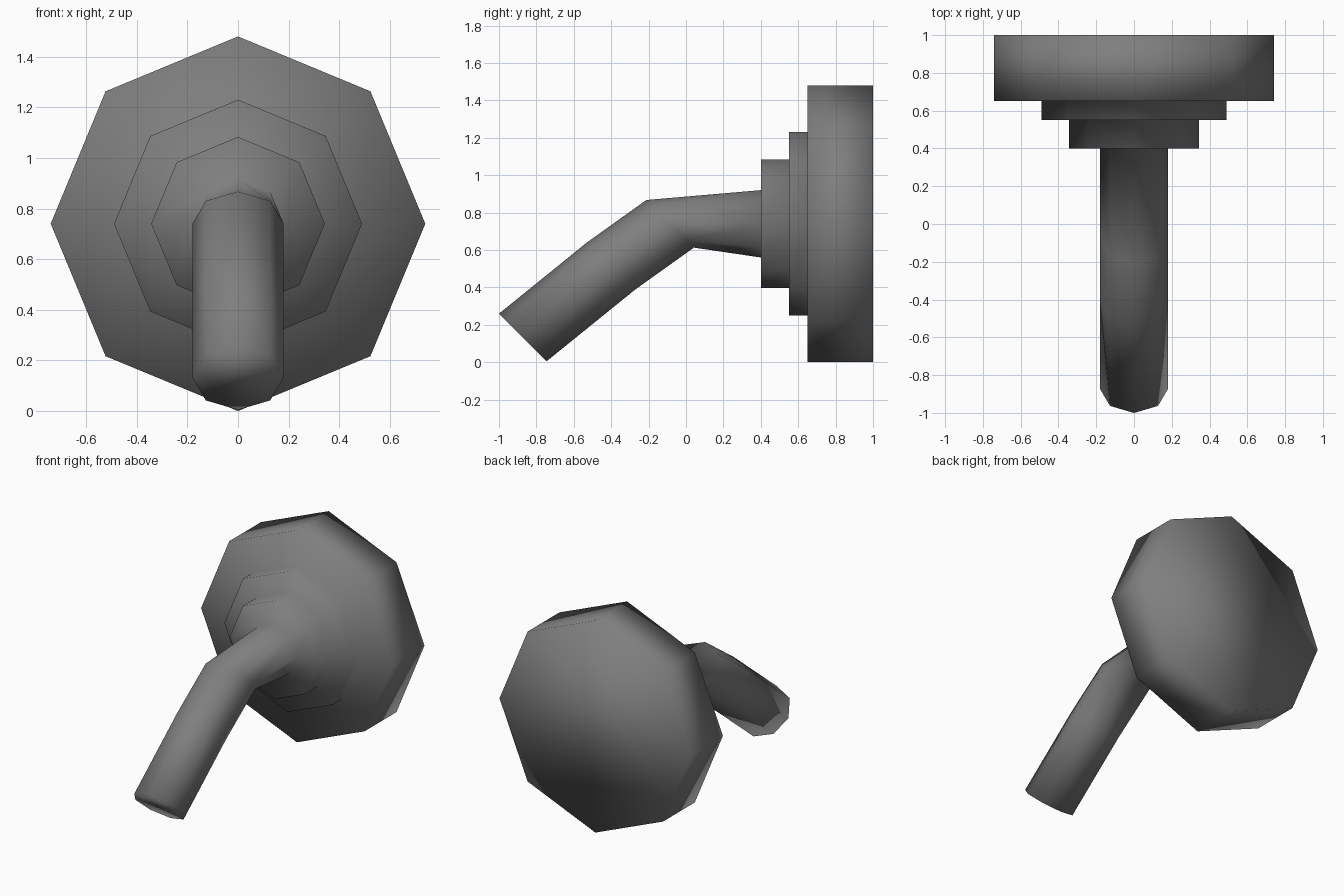
import bpy, bmesh, math
from mathutils import Vector

if "Cube" in bpy.data.objects:
    bpy.data.objects.remove(bpy.data.objects["Cube"])

SIDES = 8
CENTRE_Z = 0.74

# One lathe-and-sweep profile: (y, z, radius, lean of the ring from upright)
LEAN = math.radians(45)
rings = [
    # stepped octagonal wall plate
    (1.00, CENTRE_Z, 0.74, 0), (0.65, CENTRE_Z, 0.74, 0),
    (0.65, CENTRE_Z, 0.49, 0), (0.55, CENTRE_Z, 0.49, 0),
    (0.55, CENTRE_Z, 0.343, 0), (0.40, CENTRE_Z, 0.343, 0),
    # bent arm
    (0.40, CENTRE_Z, 0.18, 0), (-0.085, CENTRE_Z, 0.18, LEAN),
    (-0.40, 0.515, 0.18, LEAN), (-0.873, 0.132, 0.18, LEAN),
]

bm = bmesh.new()


def add_ring(y, z, radius, lean):
    up = Vector((0, -math.sin(lean), math.cos(lean)))
    side = Vector((1, 0, 0))
    verts = []
    for i in range(SIDES):
        a = 2 * math.pi * i / SIDES
        verts.append(bm.verts.new(Vector((0, y, z)) + radius * (side * math.sin(a) + up * math.cos(a))))
    return verts


loops = [add_ring(*r) for r in rings]
for a, b in zip(loops, loops[1:]):
    for i in range(SIDES):
        j = (i + 1) % SIDES
        bm.faces.new((a[i], a[j], b[j], b[i]))

# back of the plate and end of the arm
bm.faces.new(loops[0])
bm.faces.new(loops[-1])
bmesh.ops.recalc_face_normals(bm, faces=bm.faces)
for f in bm.faces:
    f.smooth = True

mesh = bpy.data.meshes.new("plate_with_bent_arm")
bm.to_mesh(mesh)
bm.free()

grey = bpy.data.materials.new("medium grey")
grey.diffuse_color = (0.21, 0.21, 0.21, 1)
grey.use_nodes = True
grey.node_tree.nodes["Principled BSDF"].inputs["Base Color"].default_value = grey.diffuse_color
mesh.materials.append(grey)
obj = bpy.data.objects.new("plate_with_bent_arm", mesh)
bpy.context.scene.collection.objects.link(obj)
